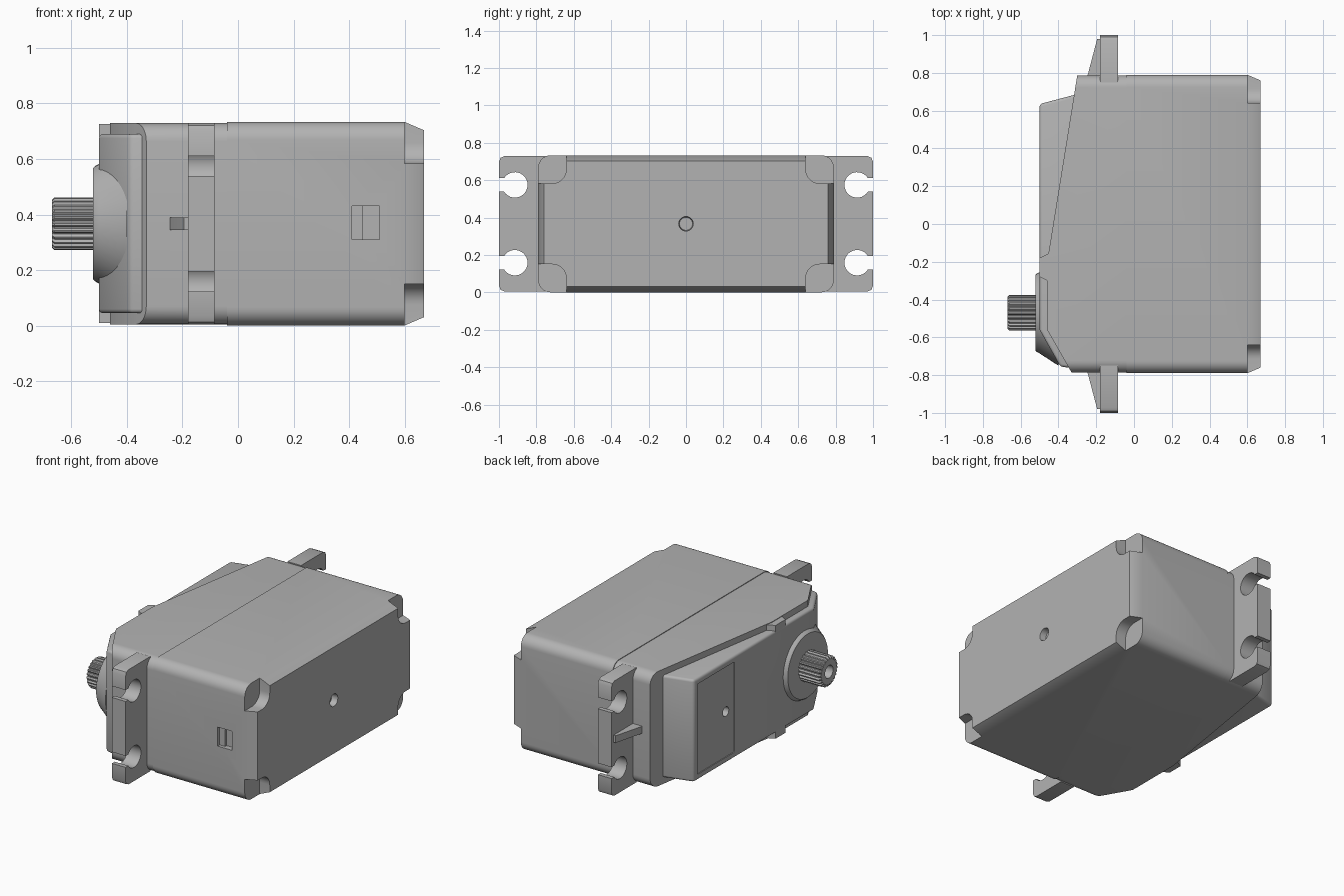
import bpy, bmesh
from math import sin, cos, pi, asin, radians
from mathutils import Vector

old = bpy.data.objects.get("Cube")
if old:
    bpy.data.objects.remove(old, do_unlink=True)

GREY = (0.45, 0.45, 0.45, 1)
mat = bpy.data.materials.new("plain grey")
mat.use_nodes = True
mat.diffuse_color = GREY
mat.node_tree.nodes["Principled BSDF"].inputs["Base Color"].default_value = GREY

MID = 0.367           # height of the centre line
SHAFT_Y = -0.47


def finish(name, bm, bevel=0):
    bmesh.ops.recalc_face_normals(bm, faces=bm.faces)
    mesh = bpy.data.meshes.new(name)
    bm.to_mesh(mesh)
    bm.free()
    mesh.materials.append(mat)
    ob = bpy.data.objects.new(name, mesh)
    bpy.context.collection.objects.link(ob)
    if bevel:
        mod = ob.modifiers.new("bevel", 'BEVEL')
        mod.width, mod.segments = bevel, 3
        mod.limit_method, mod.angle_limit = 'ANGLE', radians(40)
    return ob


def smooth(ob):
    bpy.ops.object.select_all(action='DESELECT')
    ob.select_set(True)
    bpy.context.view_layer.objects.active = ob
    bpy.ops.object.shade_smooth_by_angle(angle=radians(30))


def loft(rings):
    """Skin equal-length rings of points and cap both ends."""
    bm = bmesh.new()
    rows = [[bm.verts.new(p) for p in ring] for ring in rings]
    n = len(rows[0])
    for a, b in zip(rows, rows[1:]):
        for i in range(n):
            bm.faces.new((a[i], a[(i + 1) % n], b[(i + 1) % n], b[i]))
    bm.faces.new(rows[0])
    bm.faces.new(rows[-1])
    return bm


def prism_x(pts, lo, hi):
    return loft([[(x, y, z) for y, z in pts] for x in (lo, hi)])


def prism_z(pts, lo, hi):
    return loft([[(x, y, z) for x, y in pts] for z in (lo, hi)])


def turned(stations, y, z, n=48, teeth=0):
    """Revolve (x, radius) stations around an axis along x."""
    return loft([[(x, y + r * (1 - teeth * (i % 4 > 1)) * cos(2 * pi * i / n),
                   z + r * (1 - teeth * (i % 4 > 1)) * sin(2 * pi * i / n))
                  for i in range(n)] for x, r in stations])


def rounded(half_y, half_z, r, cy=0, cz=MID, steps=8):
    pts = []
    for k, (sy, sz) in enumerate(((1, 1), (-1, 1), (-1, -1), (1, -1))):
        for i in range(steps + 1):
            a = pi / 2 * (k + i / steps)
            pts.append((cy + sy * (half_y - r) + r * cos(a),
                        cz + sz * (half_z - r) + r * sin(a)))
    return pts


def cut(ob, cutter):
    bpy.context.view_layer.objects.active = ob
    mod = ob.modifiers.new("cut", 'BOOLEAN')
    mod.operation, mod.solver, mod.object = 'DIFFERENCE', 'EXACT', cutter
    bpy.ops.object.modifier_apply(modifier=mod.name)
    bpy.data.objects.remove(cutter, do_unlink=True)


# Lower case, with chamfered end
case_rings = [(-0.04, 0.79, 0.366, 0.065), (0.6, 0.79, 0.366, 0.065),
              (0.67, 0.76, 0.336, 0.045)]
lower = finish("lower_case", loft(
    [[(x, y, z) for y, z in rounded(hy, hz, r)] for x, hy, hz, r in case_rings]))

# Screw pockets in the four end corners
for sy in (-1, 1):
    for sz in (-1, 1):
        pocket = rounded(0.16, 0.16, 0.075, sy * 0.8, MID + sz * 0.376)
        cut(lower, finish("pocket_cutter", prism_x(pocket, 0.6, 0.8)))

# Dimple in the end face and clip window in the front
cut(lower, finish("dimple_cutter", turned([(0.63, 0.035), (0.7, 0.042)], 0, MID, 24)))
for x0, x1, depth in ((0.41, 0.45, 0.02), (0.45, 0.51, 0.035)):
    window = [(x0, -0.85), (x1, -0.85), (x1, -0.79 + depth), (x0, -0.79 + depth)]
    cut(lower, finish("window_cutter", prism_z(window, 0.31, 0.43)))
smooth(lower)

# Upper case: rounded block trimmed by the sloping lid planes
bm = prism_x(rounded(0.787, 0.362, 0.065), -0.6, -0.04)
for p, q in (((-0.46, -0.2), (-0.30, 0.79)), ((-0.46, -0.56), (-0.46, 0)),
             ((-0.33, -0.787), (-0.46, -0.56))):
    d = Vector((q[0] - p[0], q[1] - p[1], 0))
    bmesh.ops.bisect_plane(bm, geom=bm.verts[:] + bm.edges[:] + bm.faces[:],
                           plane_co=(*p, 0), plane_no=(-d.y, d.x, 0), clear_outer=True)
    bmesh.ops.holes_fill(bm, edges=[e for e in bm.edges if e.is_boundary], sides=0)
smooth(finish("upper_case", bm))

# Raised gear cover with recessed panel and screw hole
outline = [(-0.5, 0.635), (-0.5, -0.56), (-0.39, -0.755), (-0.335, -0.762),
           (-0.2, -0.7), (-0.2, 0.685), (-0.31, 0.685)]
cover = finish("gear_cover", prism_z(outline, 0.045, 0.69), 0.015)
bpy.context.view_layer.objects.active = cover
bpy.ops.object.modifier_apply(modifier="bevel")
cut(cover, finish("panel_cutter", prism_x(rounded(0.185, 0.285, 0.01, 0.415), -0.6, -0.495)))
cut(cover, finish("screw_cutter", turned([(-0.6, 0.03), (-0.45, 0.03)], 0.31, MID, 24)))
smooth(cover)

# Small rim bumps beside the cover
bump = [(-0.5, -0.28), (-0.5, -0.18), (-0.45, -0.155), (-0.45, -0.305)]
for name, lo, hi in (("lower_rim_bump", 0.01, 0.06), ("upper_rim_bump", 0.68, 0.725)):
    smooth(finish(name, prism_z(bump, lo, hi)))

# Output boss and splined shaft
smooth(finish("shaft_boss", turned(
    [(-0.522, 0.2), (-0.515, 0.207), (-0.5, 0.215), (-0.4, 0.28)], SHAFT_Y, MID)))
shaft = finish("splined_shaft", turned(
    [(-0.67, 0.085), (-0.66, 0.095), (-0.5, 0.095)], SHAFT_Y, MID, 96, 0.1))
cut(shaft, finish("bore_cutter", turned([(-0.7, 0.04), (-0.58, 0.04)], SHAFT_Y, MID, 24)))
smooth(shaft)


# Mounting ears with open holes, plus a stiffening rib on each
def ear_profile():
    hole_y, hole_r, slot = 0.915, 0.068, 0.036
    a = asin(slot / hole_r)
    pts = [(0.75, 0.005), (0.97, 0.005), (0.991, 0.014), (1, 0.035)]
    for z in (MID - 0.208, MID + 0.208):
        pts.append((1, z - slot))
        for i in range(25):
            t = -a - (2 * pi - 2 * a) * i / 24
            pts.append((hole_y + hole_r * cos(t), z + hole_r * sin(t)))
        pts.append((1, z + slot))
    return pts + [(1, 0.699), (0.991, 0.72), (0.97, 0.729), (0.75, 0.729)]


for side, s in (("front", -1), ("back", 1)):
    smooth(finish(side + "_ear", prism_x([(s * y, z) for y, z in ear_profile()], -0.18, -0.085)))
    rib = [(-0.25, s * 0.75), (-0.245, s * 0.79), (-0.195, s * 0.98),
           (-0.17, s * 0.98), (-0.17, s * 0.75)]
    smooth(finish(side + "_rib", prism_z(rib, 0.345, 0.39)))
